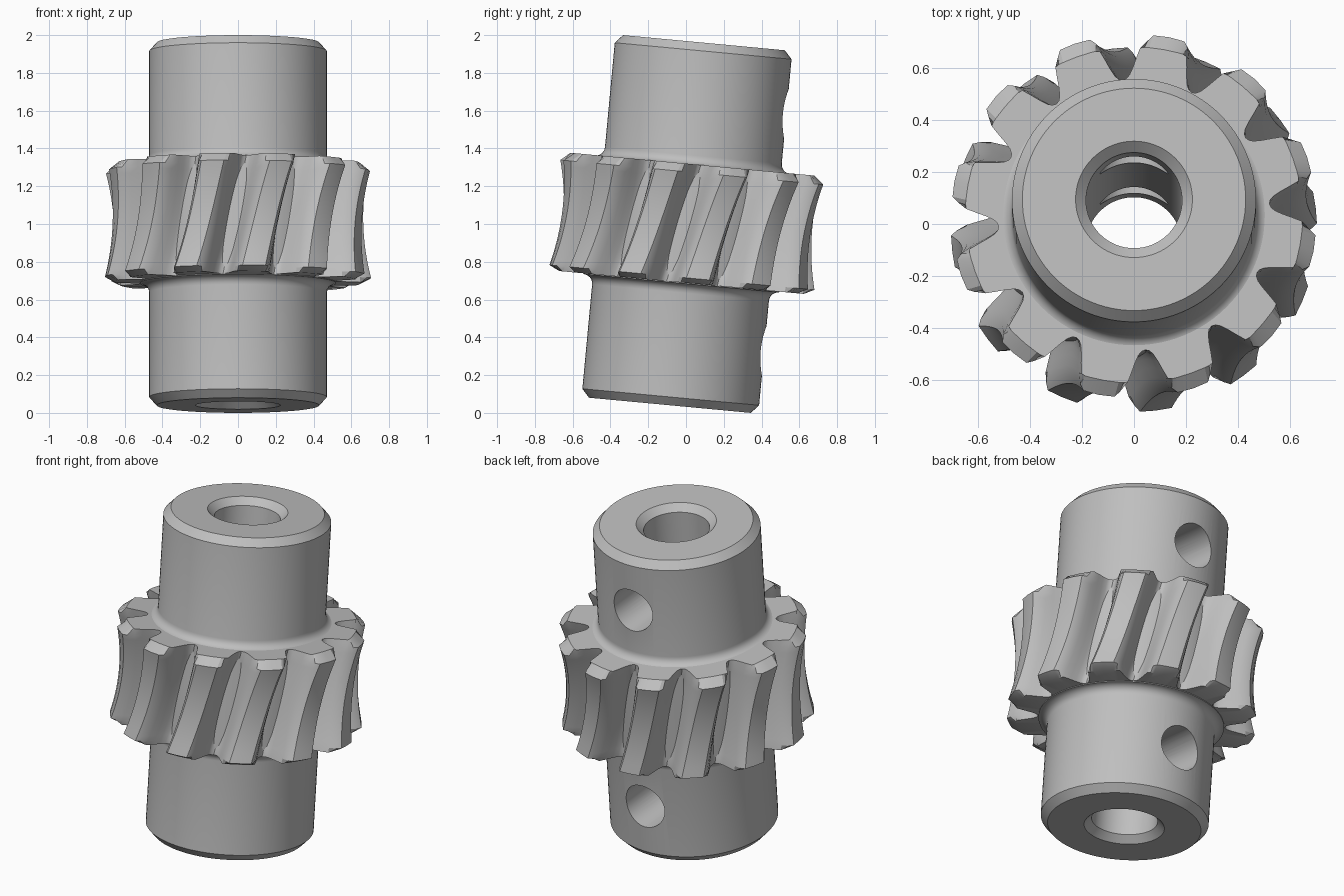
import bpy, bmesh
from math import cos, sin, radians, pi
from mathutils import Matrix

if "Cube" in bpy.data.objects:
    bpy.data.objects.remove(bpy.data.objects["Cube"])

steel = bpy.data.materials.new("plain grey steel")
steel.use_nodes = True
GREY = (0.52, 0.52, 0.52, 1)
steel.diffuse_color = GREY
steel.node_tree.nodes["Principled BSDF"].inputs["Base Color"].default_value = GREY

# The whole part leans slightly towards the back
LEAN = Matrix.Translation((0, 0.005, 1.0)) @ Matrix.Rotation(radians(-5.35), 4, "X")
TEETH = 12
PITCH = 2 * pi / TEETH


def skin(name, rows, wrap):
    """Join rows of points into a closed-around skin; wrap also joins last row to first."""
    bm = bmesh.new()
    grid = [[bm.verts.new(p) for p in row] for row in rows]
    count = len(grid)
    for i in range(count if wrap else count - 1):
        a, b = grid[i], grid[(i + 1) % count]
        for j in range(len(a)):
            k = (j + 1) % len(a)
            bm.faces.new((a[j], a[k], b[k], b[j]))
    if not wrap:
        bm.faces.new(grid[0])
        bm.faces.new(grid[-1])
    bmesh.ops.recalc_face_normals(bm, faces=bm.faces)
    mesh = bpy.data.meshes.new(name)
    bm.to_mesh(mesh)
    bm.free()
    mesh.materials.append(steel)
    obj = bpy.data.objects.new(name, mesh)
    bpy.context.collection.objects.link(obj)
    return obj


def circle(r, z, n=96):
    return [(r * cos(2 * pi * i / n), r * sin(2 * pi * i / n), z) for i in range(n)]


def select_only(obj):
    bpy.ops.object.select_all(action="DESELECT")
    obj.select_set(True)
    bpy.context.view_layer.objects.active = obj


# Hub: upper half profile from bore to gear face, mirrored below
half = [(0.185, 0.924), (0.225, 0.964), (0.43, 0.964), (0.47, 0.92)]
for i in range(7):
    a = i * pi / 12
    half.append((0.52 - 0.05 * cos(a), 0.365 - 0.05 * sin(a)))
profile = half + [(r, -z) for r, z in reversed(half)]
hub = skin("hub", [circle(r, z) for r, z in profile], True)

# Two set-screw holes through the back wall
for z in (0.63, -0.63):
    cutter = skin("hole_cutter", [circle(0.131, d, 48) for d in (0.08, 0.7)], False)
    cutter.data.transform(Matrix.Translation((0, 0, z)) @ Matrix.Rotation(radians(-90), 4, "X"))
    cutter.hide_render = True
    mod = hub.modifiers.new("hole", "BOOLEAN")
    mod.operation = "DIFFERENCE"
    mod.solver = "EXACT"
    mod.object = cutter
    select_only(hub)
    bpy.ops.object.modifier_apply(modifier=mod.name)
    bpy.data.objects.remove(cutter)

# Tooth half outline at the throat: (angle in degrees from tooth centre, radius)
flank = [(0, 0.672), (5, 0.67), (6.6, 0.648), (8.1, 0.61), (9.4, 0.57),
         (10.6, 0.535), (12, 0.506), (13.4, 0.492), (15, 0.487)]
outline = [(-a, r) for a, r in reversed(flank[1:-1])] + flank
BOTTOM, TOP = -0.311, 0.318
LOW_EDGE, HIGH_EDGE = -0.284, 0.275


def gear_row(z, inner=None):
    """One slice of the gear: twisted, hollowed at the throat, chamfered at the rim."""
    row = []
    swell = 0.034 * (min(abs(z), 0.29) / 0.28) ** 2
    cap = 0.705 if LOW_EDGE <= z <= HIGH_EDGE else 0.65
    twist = radians(73) + radians(13.5) * z / (TOP - BOTTOM)
    for t in range(TEETH):
        for a, r in outline:
            ang = twist + t * PITCH + radians(a)
            rad = inner or min(r + swell, cap)
            row.append((rad * cos(ang), rad * sin(ang), z))
    return row


# Helical gear ring wrapped around the hub
STEPS = 18
levels = [LOW_EDGE + (HIGH_EDGE - LOW_EDGE) * i / STEPS for i in range(1, STEPS)]
levels = [BOTTOM, LOW_EDGE] + levels + [HIGH_EDGE, TOP]
rows = [gear_row(BOTTOM, 0.455)] + [gear_row(z) for z in levels] + [gear_row(TOP, 0.455)]
gear = skin("gear_teeth", rows, True)

for obj in (hub, gear):
    select_only(obj)
    bpy.ops.object.shade_smooth_by_angle(angle=radians(28))
    obj.matrix_world = LEAN
